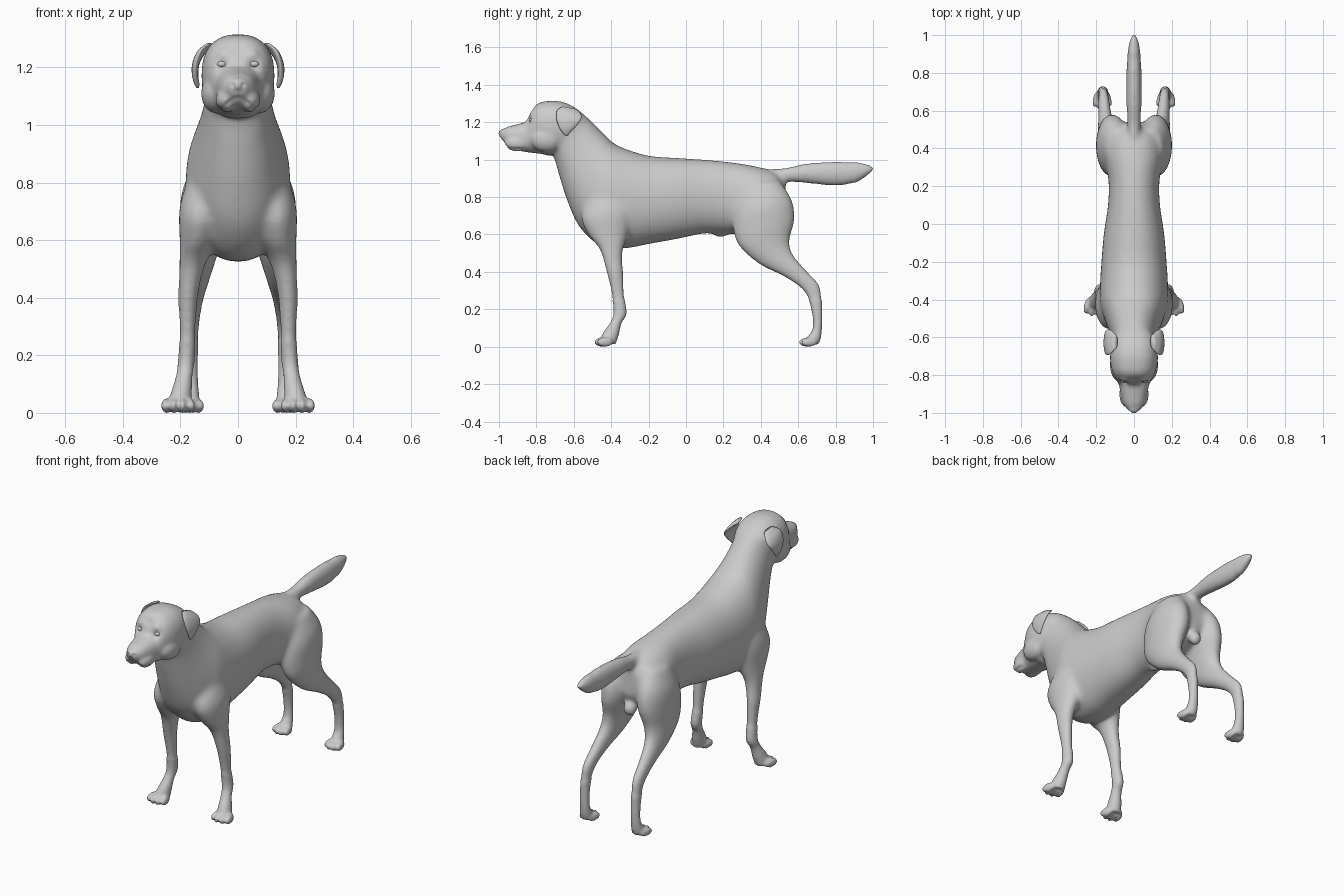
import bpy, bmesh, math
from mathutils import Matrix, Vector


def spline(rows, steps=6):
    """Catmull-Rom resampling of section tuples."""
    out = []
    for i in range(len(rows) - 1):
        p0, p1 = rows[max(i - 1, 0)], rows[i]
        p2, p3 = rows[i + 1], rows[min(i + 2, len(rows) - 1)]
        for s in range(steps):
            t = s / steps
            out.append([0.5 * (2 * b + (c - a) * t + (2 * a - 5 * b + 4 * c - d) * t * t
                               + (3 * b - a - 3 * c + d) * t ** 3)
                        for a, b, c, d in zip(p0, p1, p2, p3)])
    return out + [list(rows[-1])]


def loft(bm, rows, side=1, power=2.0, n=32):
    """Skin rounded sections (y1, z1, y2, z2, half width, centre x)."""
    rings = []
    for y1, z1, y2, z2, w, cx in spline(rows):
        ring = []
        for k in range(n):
            a = 2 * math.pi * k / n
            c, s = math.cos(a), math.sin(a)
            u = math.copysign(abs(c) ** (2 / power), c)
            v = math.copysign(abs(s) ** (2 / power), s)
            ring.append(bm.verts.new((side * (cx + w * u), (y1 + y2) / 2 + v * (y1 - y2) / 2,
                                      (z1 + z2) / 2 + v * (z1 - z2) / 2)))
        rings.append(ring)
    for a, b in zip(rings, rings[1:]):
        for k in range(n):
            m = (k + 1) % n
            bm.faces.new((a[k], a[m], b[m], b[k]))
    bm.faces.new(rings[0])
    bm.faces.new(rings[-1])


def blob(bm, centre, radii, turn=0):
    m = Matrix.Translation(centre) @ Matrix.Rotation(turn, 4, 'Z') @ Matrix.Diagonal((*radii, 1))
    bmesh.ops.create_uvsphere(bm, u_segments=24, v_segments=14, radius=1, matrix=m)


def finish(bm, name):
    bmesh.ops.recalc_face_normals(bm, faces=bm.faces[:])
    for f in bm.faces:
        f.smooth = True
    me = bpy.data.meshes.new(name)
    bm.to_mesh(me)
    bm.free()
    ob = bpy.data.objects.new(name, me)
    bpy.context.collection.objects.link(ob)
    return ob


mid = lambda rows: [(*r, 0) for r in rows]
bm = bmesh.new()

# Torso and neck
loft(bm, mid([
    (0.53, 0.88, 0.54, 0.72, 0.07), (0.47, 0.935, 0.48, 0.64, 0.13),
    (0.37, 0.965, 0.36, 0.60, 0.155), (0.235, 0.987, 0.22, 0.605, 0.135),
    (0.10, 1.0, 0.10, 0.605, 0.138), (-0.05, 1.01, -0.05, 0.575, 0.16),
    (-0.19, 1.02, -0.19, 0.55, 0.172), (-0.30, 1.05, -0.33, 0.525, 0.18),
    (-0.38, 1.085, -0.46, 0.54, 0.18), (-0.43, 1.13, -0.57, 0.64, 0.155),
    (-0.47, 1.17, -0.635, 0.78, 0.132), (-0.52, 1.22, -0.68, 0.92, 0.115),
    (-0.58, 1.265, -0.71, 1.02, 0.11), (-0.67, 1.28, -0.75, 1.06, 0.10)]), power=2.15)

# Head and muzzle
loft(bm, mid([
    (-0.99, 1.155, -0.985, 1.105, 0.03), (-0.955, 1.175, -0.95, 1.07, 0.055),
    (-0.90, 1.19, -0.90, 1.05, 0.07), (-0.855, 1.207, -0.85, 1.04, 0.08),
    (-0.83, 1.255, -0.81, 1.035, 0.096), (-0.795, 1.298, -0.77, 1.03, 0.114),
    (-0.74, 1.313, -0.73, 1.022, 0.125), (-0.66, 1.31, -0.68, 1.04, 0.125),
    (-0.58, 1.27, -0.64, 1.08, 0.11), (-0.52, 1.21, -0.60, 1.12, 0.07)]), power=2.4)
blob(bm, (0, -0.967, 1.14), (0.036, 0.037, 0.027))

# Tail
loft(bm, mid([
    (0.40, 0.95, 0.42, 0.87, 0.03), (0.53, 0.957, 0.54, 0.88, 0.036),
    (0.635, 0.98, 0.64, 0.873, 0.041), (0.795, 0.992, 0.80, 0.858, 0.041),
    (0.905, 0.986, 0.895, 0.873, 0.034), (0.97, 0.974, 0.955, 0.905, 0.024),
    (1.002, 0.957, 0.997, 0.94, 0.01)]))

# Belly and rump details
blob(bm, (0, 0.185, 0.608), (0.022, 0.05, 0.026))
blob(bm, (0, 0.52, 0.64), (0.04, 0.035, 0.045))

front_leg = [
    (-0.50, 0.84, -0.32, 0.87, 0.05, 0.11), (-0.56, 0.70, -0.29, 0.73, 0.075, 0.128),
    (-0.525, 0.60, -0.31, 0.60, 0.064, 0.139), (-0.463, 0.52, -0.338, 0.50, 0.045, 0.16),
    (-0.427, 0.40, -0.333, 0.39, 0.035, 0.174), (-0.397, 0.27, -0.328, 0.27, 0.029, 0.175),
    (-0.388, 0.18, -0.318, 0.175, 0.029, 0.18), (-0.405, 0.13, -0.345, 0.125, 0.029, 0.187),
    (-0.437, 0.085, -0.36, 0.06, 0.036, 0.196), (-0.455, 0.05, -0.378, 0.008, 0.042, 0.203)]
rear_leg = [
    (0.30, 0.86, 0.50, 0.89, 0.06, 0.09), (0.26, 0.74, 0.565, 0.79, 0.088, 0.108),
    (0.25, 0.64, 0.582, 0.68, 0.083, 0.118), (0.28, 0.54, 0.555, 0.57, 0.064, 0.133),
    (0.39, 0.44, 0.57, 0.50, 0.048, 0.145), (0.51, 0.38, 0.63, 0.425, 0.037, 0.154),
    (0.60, 0.322, 0.705, 0.347, 0.030, 0.16), (0.648, 0.265, 0.725, 0.29, 0.027, 0.163),
    (0.674, 0.18, 0.729, 0.18, 0.026, 0.165), (0.678, 0.10, 0.727, 0.09, 0.028, 0.165),
    (0.655, 0.06, 0.717, 0.03, 0.034, 0.167), (0.642, 0.045, 0.70, 0.008, 0.038, 0.169)]

for side in (1, -1):
    # Legs with toes
    loft(bm, front_leg, side)
    loft(bm, rear_leg, side)
    for k in (-1.5, -0.5, 0.5, 1.5):
        back = 0.014 * (abs(k) > 1)
        blob(bm, (side * (0.208 + 0.027 * k), -0.447 + back, 0.025), (0.0165, 0.045, 0.026), side * k * 0.14)
        blob(bm, (side * (0.169 + 0.023 * k), 0.645 + back, 0.024), (0.0145, 0.043, 0.025), side * k * 0.12)
    # Cheeks and upper lips
    blob(bm, (side * 0.04, -0.90, 1.088), (0.038, 0.07, 0.044))
    blob(bm, (side * 0.075, -0.745, 1.11), (0.053, 0.09, 0.07))

# Fuse all parts into one skin
body = finish(bm, "dog_body")
mod = body.modifiers.new("fuse", 'REMESH')
mod.mode = 'VOXEL'
mod.voxel_size = 0.008
skin = bpy.data.meshes.new_from_object(body.evaluated_get(bpy.context.evaluated_depsgraph_get()))
body.modifiers.clear()
body.data = skin

# Soften the joints, keep face and paws crisper
bm = bmesh.new()
bm.from_mesh(skin)
soft = [v for v in bm.verts if v.co.z > 0.25 and -0.70 < v.co.y < 0.9]
for _ in range(22):
    bmesh.ops.smooth_vert(bm, verts=soft, factor=0.5, use_axis_x=True, use_axis_y=True, use_axis_z=True)
for _ in range(3):
    bmesh.ops.smooth_vert(bm, verts=bm.verts[:], factor=0.5, use_axis_x=True, use_axis_y=True, use_axis_z=True)
bm.normal_update()

# Face sculpting strokes: x, y, z, radius, push
strokes = [(0.056, -0.845, 1.212, 0.02, -0.014), (0.055, -0.83, 1.25, 0.02, 0.006),
           (0.02, -0.995, 1.138, 0.007, -0.010), (0, -0.835, 1.27, 0.02, -0.006)]
mouth = [(0, -0.985, 1.09), (0.03, -0.967, 1.077), (0.055, -0.93, 1.062),
         (0.068, -0.88, 1.053), (0.074, -0.83, 1.048)]
for x, y, z in spline(mouth, 4):
    strokes.append((x, y, z, 0.009, -0.005))
face = [v for v in bm.verts if v.co.y < -0.75 and v.co.z > 0.98]
for v in face:
    p = Vector((abs(v.co.x), v.co.y, v.co.z))
    push = sum(d * math.exp(-((p - Vector((x, y, z))).length / r) ** 2) for x, y, z, r, d in strokes)
    v.co += v.normal * max(push, -0.016)
for f in bm.faces:
    f.smooth = True
bm.to_mesh(skin)
bm.free()

# Hanging ears and eyes
ear = [(-0.66, 1.285, -0.585, 1.27, 0.014, 0.10), (-0.69, 1.262, -0.56, 1.24, 0.015, 0.128),
       (-0.692, 1.215, -0.563, 1.212, 0.013, 0.146), (-0.677, 1.17, -0.588, 1.178, 0.011, 0.149),
       (-0.657, 1.14, -0.618, 1.146, 0.009, 0.143), (-0.643, 1.128, -0.632, 1.13, 0.004, 0.14)]
for side, tag in ((1, "left"), (-1, "right")):
    bm = bmesh.new()
    loft(bm, ear, side)
    finish(bm, "ear_" + tag)
    bm = bmesh.new()
    blob(bm, (side * 0.056, -0.826, 1.211), (0.017, 0.014, 0.011))
    finish(bm, "eye_" + tag)
